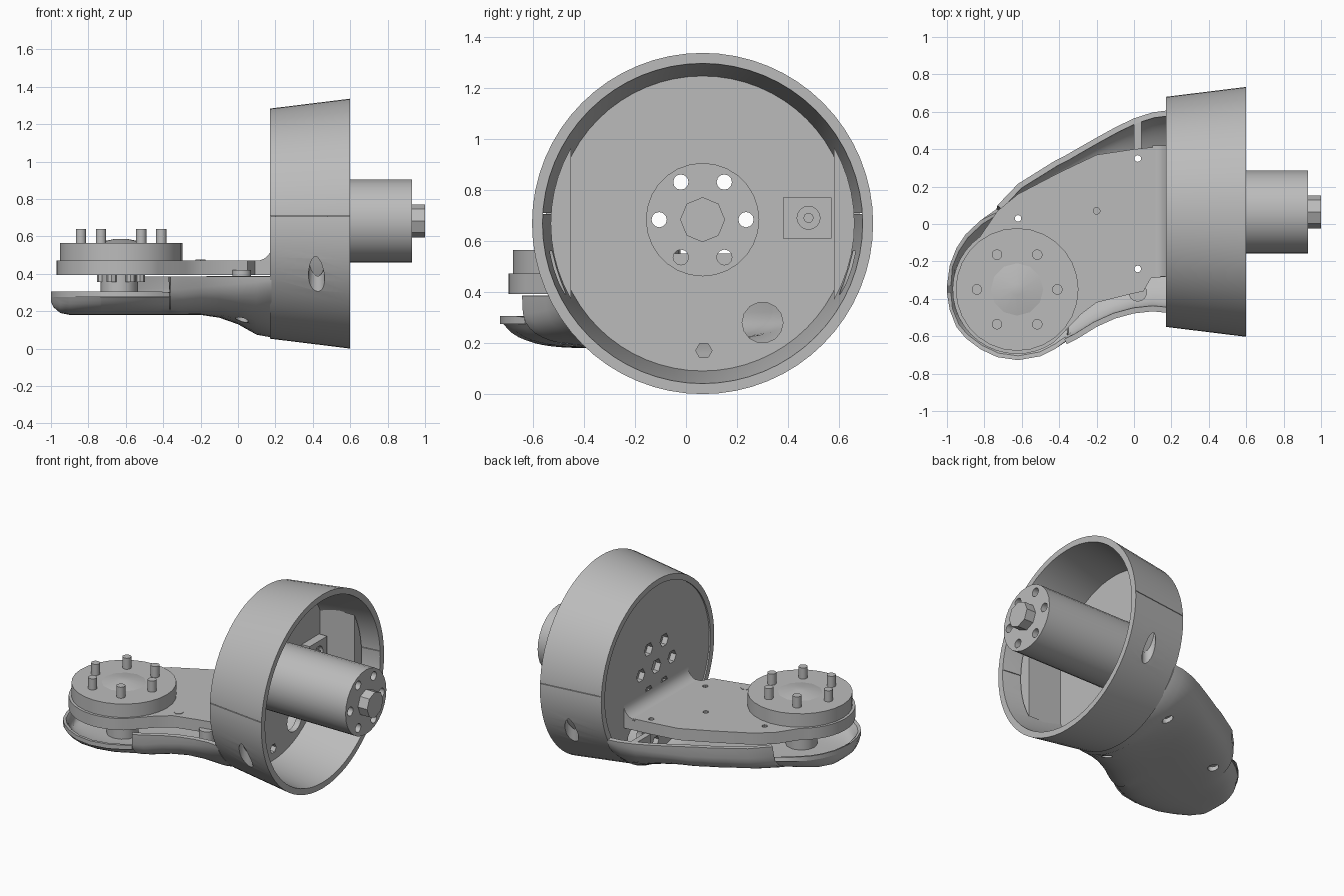
import bpy, bmesh, math
from math import sin, cos, pi, radians
from mathutils import Matrix, Vector

if "Cube" in bpy.data.objects:
    bpy.data.objects.remove(bpy.data.objects["Cube"], do_unlink=True)

grey = bpy.data.materials.new("mid_grey")
grey.use_nodes = True
COLOUR = (0.5, 0.5, 0.5, 1)
grey.diffuse_color = COLOUR
grey.node_tree.nodes["Principled BSDF"].inputs["Base Color"].default_value = COLOUR

RING_Y, RING_Z, SHAFT_Z = 0.065, 0.668, 0.683
CUP = Vector((-0.625, -0.35))
ALONG_X = Matrix.Rotation(pi / 2, 4, 'Y')


def finish(name, bm, angle=35):
    bmesh.ops.recalc_face_normals(bm, faces=bm.faces)
    mesh = bpy.data.meshes.new(name)
    bm.to_mesh(mesh)
    bm.free()
    obj = bpy.data.objects.new(name, mesh)
    bpy.context.collection.objects.link(obj)
    mesh.materials.append(grey)
    shade(obj, angle)
    return obj


def shade(obj, angle=35):
    bpy.ops.object.select_all(action='DESELECT')
    obj.select_set(True)
    bpy.context.view_layer.objects.active = obj
    bpy.ops.object.shade_smooth_by_angle(angle=radians(angle))


def evaluated_mesh(obj):
    deps = bpy.context.evaluated_depsgraph_get()
    return bpy.data.meshes.new_from_object(obj.evaluated_get(deps))


def bake(obj):
    """Turn the modifiers into real mesh."""
    mesh = evaluated_mesh(obj)
    obj.modifiers.clear()
    obj.data = mesh


def cylinder(name, centre, r, length, sides=24, axis='Z', r2=None):
    bm = bmesh.new()
    bmesh.ops.create_cone(bm, cap_ends=True, segments=sides, radius1=r,
                          radius2=r if r2 is None else r2, depth=length)
    if axis == 'X':
        bm.transform(ALONG_X)
    bm.transform(Matrix.Translation(centre))
    return finish(name, bm)


def box(name, low, high):
    low, high = Vector(low), Vector(high)
    bm = bmesh.new()
    bmesh.ops.create_cube(bm, size=1)
    bm.transform(Matrix.Translation((low + high) / 2) @ Matrix.Diagonal((*(high - low), 1)))
    return finish(name, bm)


def prism(name, points, offset):
    """Extrude a closed outline of 3D points by an offset."""
    bm = bmesh.new()
    face = bm.faces.new([bm.verts.new(p) for p in points])
    new = bmesh.ops.extrude_face_region(bm, geom=[face])["geom"]
    bmesh.ops.translate(bm, vec=offset, verts=[v for v in new if isinstance(v, bmesh.types.BMVert)])
    return finish(name, bm)


def circle_of(n, r, y=0, z=0):
    return [(y + r * cos(2 * pi * i / n), z + r * sin(2 * pi * i / n)) for i in range(n)]


def drilled(name, loops, x0, x1):
    """Plate or bar along x: the first loop is the outline, the rest are holes."""
    curve = bpy.data.curves.new(name, 'CURVE')
    curve.dimensions, curve.fill_mode, curve.extrude = '2D', 'BOTH', (x1 - x0) / 2
    for loop in loops:
        spline = curve.splines.new('POLY')
        spline.points.add(len(loop) - 1)
        for point, (y, z) in zip(spline.points, loop):
            point.co = (y, z, 0, 1)
        spline.use_cyclic_u = True
    helper = bpy.data.objects.new(name, curve)
    bpy.context.collection.objects.link(helper)
    bm = bmesh.new()
    bm.from_mesh(evaluated_mesh(helper))
    bpy.data.objects.remove(helper, do_unlink=True)
    bmesh.ops.remove_doubles(bm, verts=bm.verts, dist=0.0001)
    to_x = Matrix(((0, 0, 1, 0), (1, 0, 0, 0), (0, 1, 0, 0), (0, 0, 0, 1)))
    bm.transform(Matrix.Translation(((x0 + x1) / 2, 0, 0)) @ to_x)
    return finish(name, bm)


def cut(obj, cutters):
    for c in cutters:
        mod = obj.modifiers.new("cut", 'BOOLEAN')
        mod.operation, mod.solver, mod.object = 'DIFFERENCE', 'EXACT', c
    bake(obj)
    for c in cutters:
        bpy.data.objects.remove(c, do_unlink=True)
    shade(obj)


# Tapered housing ring, turned about the x axis
bm = bmesh.new()
profile = [(0.17, 0.615), (0.6, 0.668), (0.6, 0.627), (0.2, 0.575), (0.17, 0.575)]
verts = [bm.verts.new((x, RING_Y, RING_Z + r)) for x, r in profile]
edges = [bm.edges.new((verts[i], verts[i - 1])) for i in range(len(verts))]
bmesh.ops.spin(bm, geom=verts + edges, cent=(0, RING_Y, RING_Z), axis=(1, 0, 0),
               angle=2 * pi, steps=64, use_merge=True)
bmesh.ops.remove_doubles(bm, verts=bm.verts, dist=0.0005)
ring = finish("housing_ring", bm)
cutters = [box("seam_cutter", (0.175, -1, 0.705), (0.595, 1, 0.709))]
for side in (-1, 1):
    cutters.append(cylinder("screw_cutter", (0.42, RING_Y + side * 0.578, 0.4), 0.043, 0.32))
cut(ring, cutters)

# Side bosses that fill a slice of the ring
for side, label in ((-1, "front"), (1, "back")):
    arc = [radians(a) for a in range(-30, 31, 6)]
    prism(label + "_boss", [(0.2, RING_Y + side * 0.595 * cos(a), RING_Z + 0.595 * sin(a))
                            for a in arc], (0.28, 0, 0))

# Web plate and shaft with matching bolt holes
bolts = circle_of(6, 0.17, RING_Y, SHAFT_Z)
drilled("web_plate", [circle_of(48, 0.585, RING_Y, RING_Z)]
        + [circle_of(6, 0.045, y, z) for y, z in bolts]
        + [circle_of(6, 0.05, RING_Y, SHAFT_Z), circle_of(14, 0.08, 0.3, 0.28),
           circle_of(6, 0.032, 0.07, 0.17)], 0.18, 0.22)
drilled("shaft", [circle_of(28, 0.222, RING_Y, SHAFT_Z)]
        + [circle_of(12, 0.03, y, z) for y, z in bolts], 0.218, 0.93)
cylinder("shaft_tip", (0.96, RING_Y, SHAFT_Z), 0.088, 0.08, 8, 'X')

# Connector inside the ring
socket = box("connector", (0.21, 0.38, 0.61), (0.28, 0.57, 0.77))
cut(socket, [cylinder("socket_cutter", (0.28, 0.48, 0.69), 0.045, 0.06, 16, 'X')])
cylinder("connector_pin", (0.255, 0.48, 0.69), 0.02, 0.05, 10, 'X')

# Lower shell: x, front edge, back edge, underside height
stations = [(-1, -0.37, -0.33, 0.25), (-0.985, -0.46, -0.22, 0.22), (-0.95, -0.55, -0.13, 0.19),
            (-0.9, -0.61, -0.055, 0.18), (-0.82, -0.67, 0.02, 0.18), (-0.735, -0.71, 0.08, 0.18),
            (-0.73, -0.712, 0.1, 0.18), (-0.62, -0.728, 0.215, 0.18), (-0.5, -0.707, 0.29, 0.18),
            (-0.42, -0.667, 0.34, 0.18), (-0.365, -0.63, 0.367, 0.18), (-0.36, -0.642, 0.37, 0.18),
            (-0.3, -0.612, 0.405, 0.18), (-0.2, -0.55, 0.462, 0.18), (-0.1, -0.505, 0.517, 0.165),
            (0, -0.478, 0.565, 0.13), (0.1, -0.467, 0.597, 0.074), (0.178, -0.475, 0.607, 0.06)]
COLS = 28
bm = bmesh.new()
rows = []
for x, lo, hi, zb in stations:
    power = 3.5 if x < -0.3 else 3.5 - 1.9 * (x + 0.3) / 0.478
    row = []
    for i in range(COLS + 1):
        u = sin((i / COLS - 0.5) * pi)
        rim = 0.385 if x > (-0.3625 if u < 0 else -0.7325) else 0.275
        rise = 1 - max(0, 1 - abs(u) ** power) ** (1 / power)
        z = min(rim, zb + (0.385 - zb) * rise)
        row.append(bm.verts.new((x, (lo + hi) / 2 + u * (hi - lo) / 2, z)))
    rows.append(row)
for a, b in zip(rows, rows[1:]):
    for i in range(COLS):
        bm.faces.new((a[i], a[i + 1], b[i + 1], b[i]))
bm.faces.new(rows[0])
shell = finish("lower_shell", bm, 40)
up = sum(p.normal.z * p.area for p in shell.data.polygons) > 0
solid = shell.modifiers.new("wall", 'SOLIDIFY')
solid.thickness, solid.offset = 0.03, (1 if up else -1)
bake(shell)
through = [(-0.62, 0.03), (0.02, 0.35), (0.02, -0.24)]
cut(shell, [cylinder("floor_cutter", (x, y, 0.15), 0.035, 0.3, 12) for x, y in through])
prism("wall_rib", [(0, 0.38, 0.385), (0, 0.55, 0.385), (0, 0.5, 0.27), (0, 0.38, 0.2)], (0.04, 0, 0))

# Arm plate: round end, straight flanks, notch near the ring
arc = [radians(a) for a in range(125, 311, 9)]
outline = [(CUP.x + 0.345 * cos(a), CUP.y + 0.345 * sin(a)) for a in arc]
outline += [(-0.28, -0.48), (-0.2, -0.42), (-0.04, -0.38), (0.05, -0.36), (0.09, -0.29),
            (0.19, -0.28), (0.19, 0.42), (0, 0.4), (-0.2, 0.37), (-0.4, 0.275), (-0.62, 0.16),
            (-0.73, 0.07)]
plate = prism("arm_plate", [(x, y, 0.392) for x, y in outline], (0, 0, 0.08))
cut(plate, [cylinder("plate_cutter", (x, y, 0.43), 0.018, 0.3, 10)
            for x, y in through + [(-0.2, 0.07)]])
cylinder("plate_screw", (-0.2, -0.36, 0.448), 0.03, 0.054, 6)
cylinder("notch_post", (0.02, -0.365, 0.34), 0.05, 0.16, 14)

# Concave fillet between plate and web
curve = [(0.1 + 0.08 * sin(t), 0.55 - 0.08 * cos(t)) for t in (i * pi / 12 for i in range(7))]
prism("plate_fillet", [(x, -0.28, z) for x, z in curve + [(0.185, 0.55), (0.185, 0.46), (0.1, 0.46)]],
      (0, 0.7, 0))

# Rotating joint with pins above and screws below
cylinder("joint_disc", (CUP.x, CUP.y, 0.517), 0.328, 0.094, 28)
cylinder("joint_hub", (CUP.x, CUP.y, 0.575), 0.145, 0.024, 12, r2=0.03)
cylinder("joint_motor", (CUP.x - 0.01, CUP.y, 0.295), 0.1, 0.2, 12)
for x, y in circle_of(6, 0.215):
    cylinder("joint_pin", (CUP.x + x, CUP.y + y, 0.595), 0.028, 0.09, 14)
for x, y in circle_of(6, 0.1):
    cylinder("joint_screw", (CUP.x + x, CUP.y + y, 0.375), 0.028, 0.04, 8)
